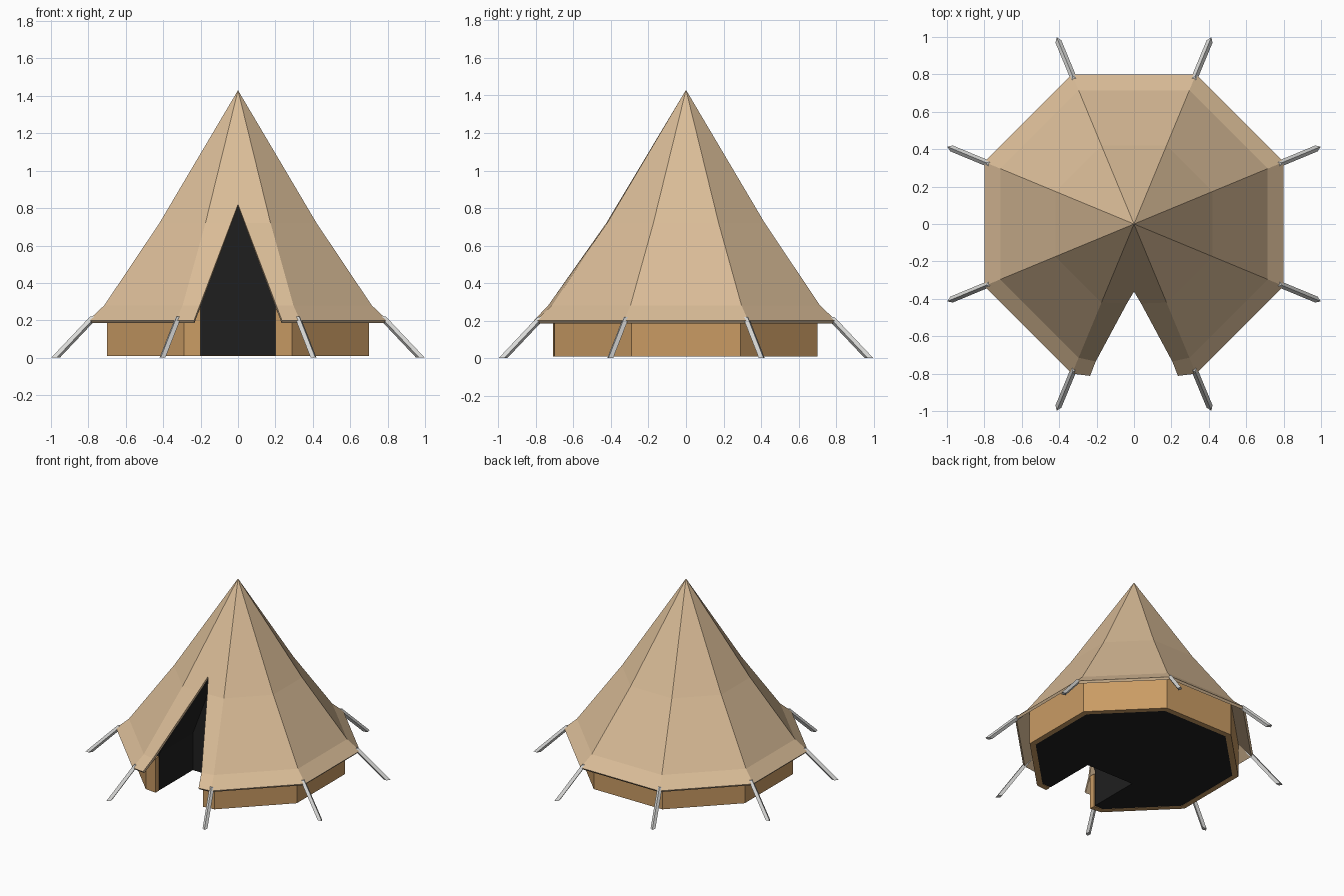
import bpy, bmesh, math
from mathutils import Vector

cube = bpy.data.objects.get("Cube")
if cube:
    bpy.data.objects.remove(cube, do_unlink=True)


def material(name, rgb):
    m = bpy.data.materials.new(name)
    m.use_nodes = True
    col = (*[(c / 255) ** 2.2 for c in rgb], 1)
    m.diffuse_color = col
    bsdf = m.node_tree.nodes["Principled BSDF"]
    bsdf.inputs["Base Color"].default_value = col
    bsdf.inputs["Roughness"].default_value = 0.9
    return m


CANVAS = material("tan canvas", (217, 187, 150))
WALL = material("brown canvas", (200, 154, 100))
DARK = material("dark interior", (36, 36, 36))
POLE = material("light grey pole", (216, 216, 214))


def finish(name, bm, mat, fix_normals=True):
    if fix_normals:
        bmesh.ops.recalc_face_normals(bm, faces=bm.faces[:])
    me = bpy.data.meshes.new(name)
    bm.to_mesh(me)
    bm.free()
    me.materials.append(mat)
    ob = bpy.data.objects.new(name, me)
    bpy.context.collection.objects.link(ob)
    return ob


def octagon(apothem, z):
    """Eight corners, counter-clockwise, starting right of the door."""
    r = apothem / math.cos(math.pi / 8)
    angles = [math.radians(-67.5 + 45 * i) for i in range(8)]
    return [Vector((r * math.cos(a), r * math.sin(a), z)) for a in angles]


def prism(bm, points, direction):
    face = bm.faces.new([bm.verts.new(p) for p in points])
    ext = bmesh.ops.extrude_face_region(bm, geom=[face])
    moved = [v for v in ext["geom"] if isinstance(v, bmesh.types.BMVert)]
    bmesh.ops.translate(bm, verts=moved, vec=direction)


# Door: half width at a height, narrowing to a point
DOOR_TOP, DOOR_HALF = 0.82, 0.2


def door_x(z):
    return 0.379 * (DOOR_TOP - z)


# Roof: three rings and a peak, with an open slit in the front panel
bm = bmesh.new()
rings = [[bm.verts.new(p) for p in octagon(a, z)]
         for a, z in ((0.80, 0.20), (0.715, 0.28), (0.42, 0.72))]
peak = bm.verts.new((0, 0, 1.43))
slit_top = bm.verts.new((0, -0.361, DOOR_TOP))
flap_depths = ((0.20, -0.812), (0.28, -0.735), (0.72, -0.425))
for i in range(7):
    for low, high in zip(rings, rings[1:]):
        bm.faces.new((low[i], low[i + 1], high[i + 1], high[i]))
    bm.faces.new((rings[2][i], rings[2][i + 1], peak))
for side, corner in ((1, 0), (-1, 7)):
    edge = [bm.verts.new((side * door_x(z), y, z)) for z, y in flap_depths]
    col = [ring[corner] for ring in rings]
    faces = [(edge[k], col[k], col[k + 1], edge[k + 1]) for k in range(2)]
    faces.append((edge[2], col[2], peak, slit_top))
    for f in faces:
        bm.faces.new(f if side > 0 else f[::-1])
roof = finish("roof", bm, CANVAS, fix_normals=False)
thick = roof.modifiers.new("thickness", "SOLIDIFY")
thick.thickness = 0.02
thick.offset = -1

# Low wall: open octagonal band with a gap for the door
bm = bmesh.new()
outer, inner = octagon(0.70, 0.01), octagon(0.66, 0.01)


def jamb(side, y):
    return Vector((side * DOOR_HALF, y, 0.01))


outline = ([jamb(1, -0.71)] + outer + [jamb(-1, -0.71), jamb(-1, -0.67)]
           + inner[::-1] + [jamb(1, -0.67)])
prism(bm, outline, (0, 0, 0.26))
finish("wall", bm, WALL)

# Dark interior body, with the doorway recess cut out of it
bm = bmesh.new()
levels = [[bm.verts.new(p) for p in octagon(a, z)]
          for a, z in ((0.66, 0.011), (0.66, 0.315), (0.393, 0.72))]
tip = bm.verts.new((0, 0, 1.385))
bm.faces.new(levels[0])
for i in range(8):
    j = (i + 1) % 8
    for low, high in zip(levels, levels[1:]):
        bm.faces.new((low[i], low[j], high[j], high[i]))
    bm.faces.new((levels[2][i], levels[2][j], tip))
interior = finish("interior", bm, DARK)

bm = bmesh.new()
shoulder = DOOR_TOP - DOOR_HALF / 0.379
profile = [(-DOOR_HALF, -0.1), (DOOR_HALF, -0.1), (DOOR_HALF, shoulder),
           (0, DOOR_TOP), (-DOOR_HALF, shoulder)]
prism(bm, [Vector((x, -1, z)) for x, z in profile], (0, 0.74, 0))
cutter = finish("doorway_cutter", bm, DARK)
cutter.hide_render = True
cut = interior.modifiers.new("doorway", "BOOLEAN")
cut.object = cutter
cut.operation = "DIFFERENCE"
cut.solver = "EXACT"

# Bake the cut, then drop the cutter
bpy.context.view_layer.update()
cut_mesh = bpy.data.meshes.new_from_object(
    interior.evaluated_get(bpy.context.evaluated_depsgraph_get()))
interior.modifiers.clear()
interior.data = cut_mesh
bpy.data.objects.remove(cutter, do_unlink=True)

# Slanted poles, one at each eave corner
for i, corner in enumerate(octagon(1, 0)):
    out = corner.normalized()
    across = Vector((-out.y, out.x, 0))
    bm = bmesh.new()
    base = [out * (1.056 + a) + across * b
            for a, b in ((0.025, 0), (0, 0.017), (-0.025, 0), (0, -0.017))]
    prism(bm, base, out * -0.225 + Vector((0, 0, 0.22)))
    finish(f"pole_{i + 1}", bm, POLE)
